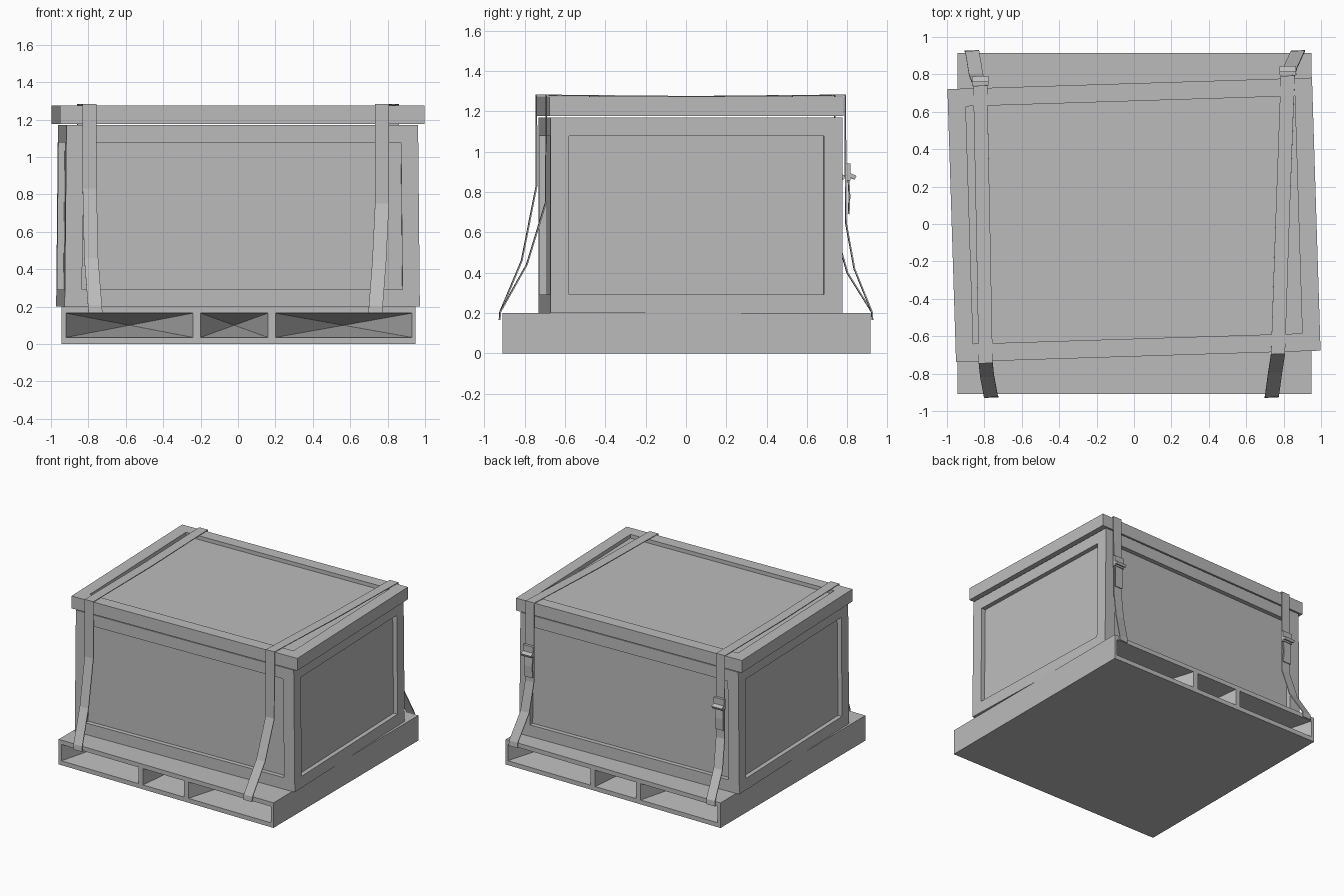
import bpy, bmesh, math
from mathutils import Vector, Matrix

cube = bpy.data.objects.get("Cube")
if cube:
    bpy.data.objects.remove(cube, do_unlink=True)

grey = bpy.data.materials.new("plain grey")
grey.use_nodes = True
grey.diffuse_color = (0.5, 0.5, 0.5, 1)
grey.node_tree.nodes["Principled BSDF"].inputs["Base Color"].default_value = grey.diffuse_color

TURN = math.radians(1.8)          # the crate sits slightly askew on the pallet
CRATE_Y = 0.022


def finish(bm, name):
    mesh = bpy.data.meshes.new(name)
    bm.to_mesh(mesh)
    bm.free()
    mesh.materials.append(grey)
    obj = bpy.data.objects.new(name, mesh)
    bpy.context.collection.objects.link(obj)
    return obj


def box(size, centre):
    bm = bmesh.new()
    bmesh.ops.create_cube(bm, size=1)
    bmesh.ops.scale(bm, vec=size, verts=bm.verts)
    bmesh.ops.translate(bm, vec=centre, verts=bm.verts)
    bm.normal_update()
    return bm


def recess(bm, faces, border, depth):
    """Sink a framed panel into each face."""
    for face in faces:
        normal = face.normal.copy()
        bmesh.ops.inset_individual(bm, faces=[face], thickness=border, use_even_offset=True)
        panel = bmesh.ops.extrude_discrete_faces(bm, faces=[face])["faces"][0]
        bmesh.ops.translate(bm, vec=-normal * depth, verts=panel.verts)


def ribbon(name, points, width, thickness=0.007):
    """Flat webbing following a path, with its width across the crate."""
    bm = bmesh.new()
    across = Vector((math.cos(TURN), math.sin(TURN), 0)) * width / 2
    rows = [(bm.verts.new(Vector(p) - across), bm.verts.new(Vector(p) + across)) for p in points]
    for (a, b), (c, d) in zip(rows, rows[1:]):
        bm.faces.new((a, b, d, c))
    obj = finish(bm, name)
    solid = obj.modifiers.new("thickness", "SOLIDIFY")
    solid.thickness = thickness
    solid.offset = 0
    return obj


# Pallet: slab with fork openings that narrow inwards from front and back
bm = box((1.895, 1.825, 0.2), (0.0025, 0.0025, 0.1))
openings = [(-0.92, -0.24), (-0.2, 0.16), (0.2, 0.93)]
cuts = [((x, 0, 0), (1, 0, 0)) for pair in openings for x in pair]
cuts += [((0, 0, z), (0, 0, 1)) for z in (0.035, 0.165)]
for co, no in cuts:
    bmesh.ops.bisect_plane(bm, geom=bm.verts[:] + bm.edges[:] + bm.faces[:], plane_co=co, plane_no=no)
bm.normal_update()
holes = []
for f in bm.faces:
    c = f.calc_center_median()
    if abs(f.normal.y) > 0.9 and 0.035 < c.z < 0.165 and any(a < c.x < b for a, b in openings):
        holes.append(f)
for v in bmesh.ops.poke(bm, faces=holes)["verts"]:
    v.co.y = math.copysign(0.05, v.co.y)
finish(bm, "pallet")

# Crate body: slightly tapered, a sunken panel on every side
bm = box((1.9, 1.45, 0.97), (0, 0, 0.685))
for v in bm.verts:
    if v.co.z > 1:
        v.co.x *= 0.99
bm.normal_update()
recess(bm, [f for f in bm.faces if abs(f.normal.z) < 0.5], 0.092, 0.035)
body = finish(bm, "crate_body")

# Lid: overhanging slab with a sunken top
bm = box((1.95, 1.46, 0.098), (0, 0, 1.226))
recess(bm, [f for f in bm.faces if f.normal.z > 0.5], 0.095, 0.03)
lid = finish(bm, "crate_lid")

for part in (body, lid):
    part.rotation_euler.z = TURN
    part.location.y = CRATE_Y

# Straps: from the pallet's front edge, over the lid, to its back edge
ribbon("right_strap", [
    (-.762, -.925, .165), (-.765, -.922, .205), (-.785, -.815, .46), (-.793, -.742, .83),
    (-.793, -.742, 1.281), (-.807, 0, 1.273), (-.822, .737, 1.281), (-.822, .739, .62),
    (-.845, .80, .40), (-.865, .922, .205), (-.868, .925, .165)], 0.075)
ribbon("left_strap", [
    (.735, -.925, .165), (.737, -.922, .205), (.755, -.79, .44), (.77, -.695, .75),
    (.77, -.693, 1.281), (.795, .05, 1.273), (.822, .79, 1.281), (.823, .793, .65),
    (.835, .835, .42), (.875, .922, .205), (.877, .925, .165)], 0.075)

# Buckles on the back, each with a tilted lever and a loose strap end
for side, x, y in (("right", -0.822, 0.739), ("left", 0.823, 0.793)):
    parts = [("buckle", (0.088, 0.022, 0.085), (0, 0.012, 0.9), 0),
             ("lever", (0.088, 0.045, 0.02), (0, 0.027, 0.88), -25)]
    for part, size, centre, tilt in parts:
        bm = box(size, (0, 0, 0))
        obj = finish(bm, f"{side}_{part}")
        obj.matrix_world = (Matrix.Translation(Vector(centre) + Vector((x, y, 0)))
                            @ Matrix.Rotation(TURN, 4, "Z")
                            @ Matrix.Rotation(math.radians(tilt), 4, "X"))
    ribbon(f"{side}_strap_end",
           [(x, y + 0.012, 0.88), (x, y + 0.018, 0.78), (x, y + 0.014, 0.69)], 0.07)
